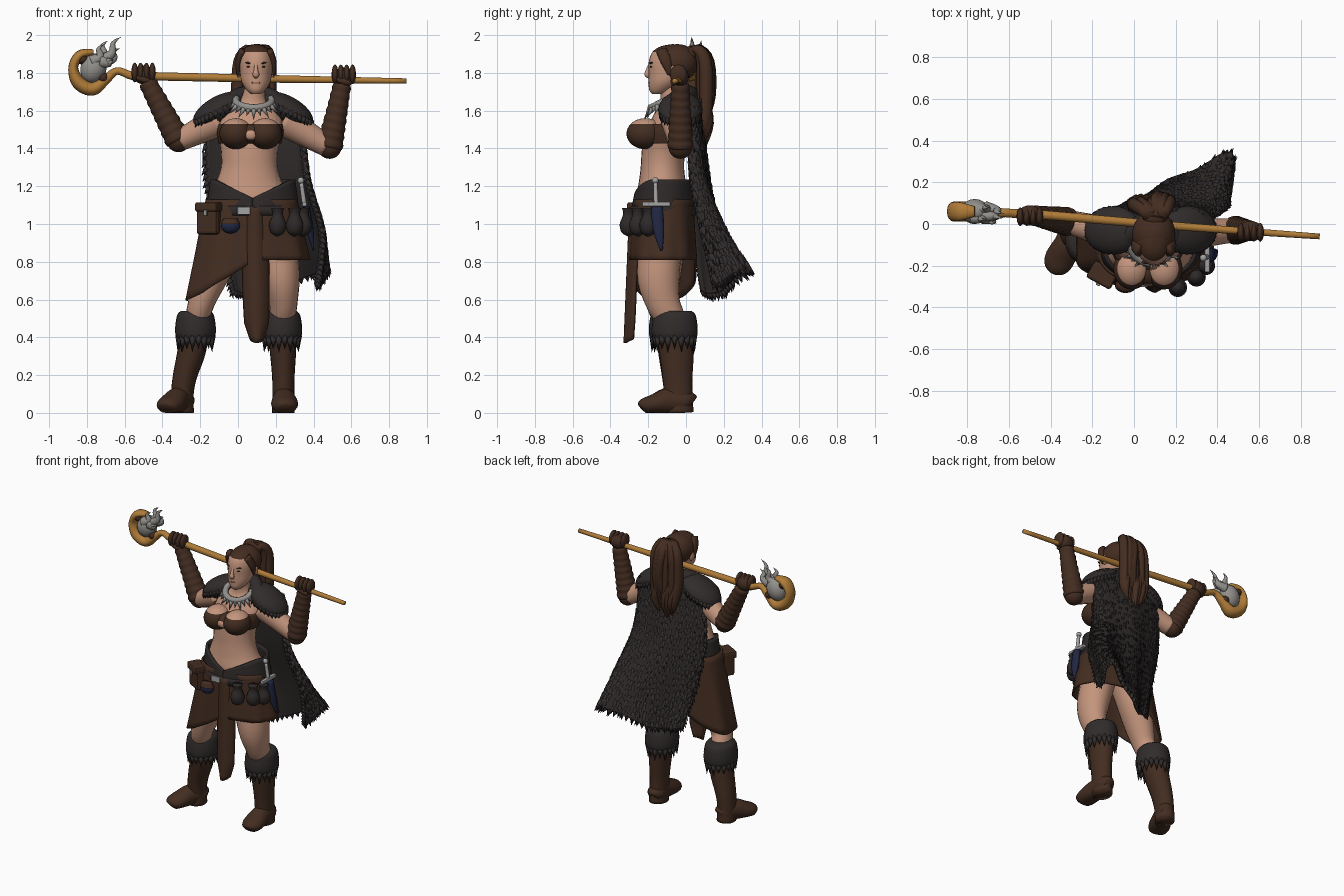
import bpy, bmesh, math, random
from mathutils import Vector as V, Matrix as M, Euler
random.seed(4)

def mat(name, *c):
    m = bpy.data.materials.new(name)
    m.diffuse_color = (*c, 1)
    return m
SKIN = mat("skin", .55, .30, .205)
LEATHER = mat("brown_leather", .056, .026, .015)
DARK = mat("dark_leather", .028, .022, .022)
FUR = mat("dark_fur", .031, .025, .025)
HAIR = mat("brown_hair", .058, .026, .015)
WOOD = mat("wood", .43, .20, .04)
BONE = mat("grey_bone", .29, .28, .26)
STEEL = mat("steel", .36, .36, .36)
BLUE = mat("dark_blue", .015, .02, .055)
LIPS = mat("lips", .36, .16, .11)

def finish(bm, name, m, m2=None, rule=None, smooth=True):
    bmesh.ops.recalc_face_normals(bm, faces=bm.faces)
    for f in bm.faces:
        f.smooth = smooth
        if rule and rule(f.calc_center_median()):
            f.material_index = 1
    me = bpy.data.meshes.new(name)
    bm.to_mesh(me)
    bm.free()
    for k in (m, m2):
        if k:
            me.materials.append(k)
    ob = bpy.data.objects.new(name, me)
    bpy.context.collection.objects.link(ob)
    return ob

def spline(p, t):
    """Catmull-Rom through tuples, t in 0..1"""
    s = min(max(t, 0), 1) * (len(p) - 1)
    i = min(int(s), len(p) - 2)
    f = s - i
    a, b, c, d = p[max(i - 1, 0)], p[i], p[i + 1], p[min(i + 2, len(p) - 1)]
    return [.5 * (2 * B + (C - A) * f + (2 * A - 5 * B + 4 * C - D) * f * f + (3 * B - A - 3 * C + D) * f ** 3)
            for A, B, C, D in zip(a, b, c, d)]

def tube(name, pts, m, n=18, sub=4, ref=(0, 1, 0), level=False, **kw):
    """Tube through (x, y, z, side radius, depth radius)"""
    bm = bmesh.new()
    N = (len(pts) - 1) * sub
    P = [spline(pts, i / N) for i in range(N + 1)]
    rings = []
    for i, p in enumerate(P):
        t = V(P[min(i + 1, N)][:3]) - V(P[max(i - 1, 0)][:3])
        t = V((0, 0, 1)) if level else t.normalized()
        b = V(ref) - t * t.dot(V(ref))
        b.normalize()
        a = b.cross(t)
        ring = []
        for k in range(n):
            w = 2 * math.pi * k / n
            q = V(p[:3]) + a * max(p[3], .001) * math.cos(w) + b * max(p[4], .001) * math.sin(w)
            q.z = max(q.z, 0)
            ring.append(bm.verts.new(q))
        rings.append(ring)
    for r, s in zip(rings, rings[1:]):
        for k in range(n):
            bm.faces.new((r[k], r[(k + 1) % n], s[(k + 1) % n], s[k]))
    bm.faces.new(rings[0])
    bm.faces.new(rings[-1])
    return finish(bm, name, m, **kw)

def blob(name, loc, r, m, rot=(0, 0, 0), seg=20, **kw):
    bm = bmesh.new()
    mx = M.Translation(loc) @ Euler(rot).to_matrix().to_4x4() @ M.Diagonal((*r, 1))
    bmesh.ops.create_uvsphere(bm, u_segments=seg, v_segments=seg * 3 // 4, radius=1, matrix=mx)
    return finish(bm, name, m, **kw)

def box(name, loc, size, m, rot=(0, 0, 0), bevel=.01):
    bm = bmesh.new()
    mx = M.Translation(loc) @ Euler(rot).to_matrix().to_4x4() @ M.Diagonal((*size, 1))
    bmesh.ops.create_cube(bm, size=1, matrix=mx)
    bmesh.ops.bevel(bm, geom=bm.edges[:], offset=bevel, segments=2, affect='EDGES', profile=.5)
    return finish(bm, name, m, smooth=False)

def sheet(name, f, nu, nv, m, thick):
    bm = bmesh.new()
    g = [[bm.verts.new(f(i / nu, j / nv)) for i in range(nu + 1)] for j in range(nv + 1)]
    for j in range(nv):
        for i in range(nu):
            bm.faces.new((g[j][i], g[j][i + 1], g[j + 1][i + 1], g[j + 1][i]))
    ob = finish(bm, name, m)
    s = ob.modifiers.new("thickness", 'SOLIDIFY')
    s.thickness, s.offset = thick, 0

def tufts(name, items, m):
    """Many small spikes: (position, direction, length, radius)"""
    bm = bmesh.new()
    for p, d, l, r in items:
        d = V(d).normalized()
        mx = M.Translation(V(p) + d * l * .4) @ d.to_track_quat('Z', 'Y').to_matrix().to_4x4()
        bmesh.ops.create_cone(bm, segments=6, radius1=r, radius2=0, depth=l, cap_ends=True, matrix=mx)
    finish(bm, name, m)

# torso and neck
tube("torso", [(.06, -.12, .98, .17, .12), (.07, -.12, 1.12, .215, .145), (.06, -.125, 1.22, .175, .125),
     (.06, -.125, 1.30, .15, .115), (.06, -.12, 1.38, .15, .115), (.065, -.11, 1.46, .165, .115),
     (.07, -.09, 1.54, .165, .10), (.075, -.075, 1.60, .13, .085), (.08, -.075, 1.65, .07, .06),
     (.09, -.085, 1.74, .05, .055)], SKIN, 28, level=True)
# chest wrap
for s in (-1, 1):
    blob("bust", (.067 + s * .078, -.215, 1.478), (.088, .1, .082), SKIN, seg=28, m2=LEATHER, rule=lambda c: c.z < 1.53)
tube("chest_band", [(.063, -.115, 1.425, .166, .122), (.065, -.112, 1.48, .176, .124), (.067, -.10, 1.53, .174, .118)],
     LEATHER, 28, level=True)
blob("wrap_bridge", (.067, -.232, 1.478), (.085, .062, .052), LEATHER)
blob("wrap_opening", (.067, -.283, 1.472), (.034, .016, .026), SKIN)

# head and face
HX = .095
tube("head", [(HX, -.15, 1.688, .025, .03), (HX, -.135, 1.71, .05, .06), (HX, -.11, 1.75, .075, .088),
     (HX, -.09, 1.80, .085, .108), (HX, -.085, 1.86, .088, .112), (HX, -.08, 1.91, .077, .098),
     (HX, -.075, 1.94, .045, .06), (HX, -.07, 1.952, .003, .004)], SKIN, 28, level=True,
     m2=HAIR, rule=lambda c: c.z > 1.905 + .4 * max(0, -c.y - .17))
blob("hair_cap", (HX, -.05, 1.852), (.104, .116, .1), HAIR, (.1, 0, 0), 28)
tube("nose", [(HX, -.19, 1.85, .008, .006), (HX, -.203, 1.815, .011, .01), (HX, -.206, 1.79, .018, .014),
     (HX, -.195, 1.775, .01, .006)], SKIN, 10)
blob("lips", (HX, -.191, 1.748), (.025, .009, .007), LIPS)
for s in (-1, 1):
    blob("eye", (HX + s * .036, -.184, 1.832), (.015, .007, .005), DARK, seg=10)
    blob("brow", (HX + s * .038, -.183, 1.852), (.022, .01, .005), HAIR, (0, -s * .2, 0), 10)
    blob("ear", (HX + s * .092, -.07, 1.81), (.014, .025, .036), SKIN, seg=12)
    tube("side_hair", [(HX + s * .07, -.13, 1.92, .02, .03), (HX + s * .093, -.105, 1.86, .016, .03),
         (HX + s * .095, -.085, 1.79, .008, .012)], HAIR, 10)
# ponytail strands
blob("hair_knot", (.1, .035, 1.905), (.06, .05, .04), HAIR)
for i in range(11):
    o = (i - 5) / 5
    j = random.uniform(-.02, .02)
    x = .088 + o * .085
    tube("ponytail_strand", [(.1 + o * .03, .02, 1.90, .02, .02), (.1 + o * .05, .06, 1.925, .026, .03),
         (x, .10 + j, 1.86, .028, .034), (x + j, .105 + j, 1.68, .028, .036),
         (x - j, .10 - j, 1.53, .024, .03), (.088 + o * .06, .10, 1.40 + abs(o) * .06 + j, .001, .001)], HAIR, 8)

# arms, wrapped bracers and gloved hands: shoulder, elbow, hand
def arm(sh, el, ha):
    sh, el, ha = V(sh), V(el), V(ha)
    tube("upper_arm", [(*sh, .085, .085), (*sh.lerp(el, .5), .07, .068), (*sh.lerp(el, .95), .058, .058)], SKIN)
    blob("bracer_elbow", el, (.062, .062, .06), LEATHER)
    wraps = []
    for k in range(17):
        t = k * .056
        r = (.068 - .024 * t) * (1.05 if k % 2 else .96)
        wraps.append((*el.lerp(ha, t), r, r))
    tube("bracer", wraps, LEATHER, 18, 2)
    blob("glove", ha, (.058, .045, .05), LEATHER)
    for k in range(4):
        blob("finger", ha + V(((k - 1.5) * .031, -.01, .012)), (.018, .046, .052), LEATHER, seg=12)
    blob("thumb", ha + V((0, -.035, -.025)), (.045, .018, .018), LEATHER, (0, .3, 0), 12)
arm((-.09, -.05, 1.55), (-.315, .01, 1.44), (-.5, .045, 1.79))
arm((.235, -.05, 1.55), (.485, -.03, 1.405), (.56, -.03, 1.78))

# staff with curled end holding a pale flame
tube("staff", [(.892, -.06, 1.757, .014, .014), (.2, -.01, 1.768, .02, .02), (-.45, .045, 1.782, .022, .022),
     (-.56, .05, 1.785, .022, .022), (-.64, .055, 1.81, .02, .022), (-.70, .06, 1.765, .026, .03),
     (-.77, .06, 1.715, .036, .045), (-.845, .06, 1.75, .036, .05), (-.872, .06, 1.83, .026, .045),
     (-.835, .06, 1.895, .026, .045), (-.765, .06, 1.91, .015, .025)], WOOD, 14, 6)
blob("flame_core", (-.765, .06, 1.825), (.068, .06, .08), BONE, (0, .4, 0))
for z, x in ((1.875, -.825), (1.775, -.715)):
    blob("hook_lining", (x, .06, z), (.035, .04, .03), LEATHER, (0, .6, 0), 12)
for dx, dy, ex, ey, ez in ((.02, -.02, -.62, .03, 1.99), (.04, .02, -.625, .05, 1.93), (0, .01, -.69, .08, 1.97),
                           (.03, -.03, -.66, 0, 1.87), (-.02, -.03, -.71, .02, 1.95)):
    a, b = V((-.755 + dx, .06 + dy, 1.86)), V((ex, ey, ez))
    c, d = a.lerp(b, .4) + V((.02, 0, -.01)), a.lerp(b, .75) + V((-.012, 0, 0))
    tube("flame_wisp", [(*a, .035, .03), (*c, .022, .02), (*d, .012, .01), (*b, 0, 0)], BONE, 8)

# legs, boots and fur cuffs
def leg(thigh, boot, heel, toe):
    tube("leg", thigh, SKIN, 20)
    tube("boot", boot, LEATHER, 20)
    h, t = V(heel), V(toe)
    p = [h.lerp(t, k) for k in (-.12, 0, .35, .7, .93, 1)]
    dims = ((.035, .05, .045), (.06, .06, .06), (.062, .07, .065), (.072, .052, .048), (.058, .04, .036), (.03, .024, .026))
    tube("foot", [(q.x, q.y, z, w, r) for q, (w, r, z) in zip(p, dims)], LEATHER, 18, ref=(0, 0, 1))
    x, y = boot[0][0], boot[0][1]
    tube("boot_cuff", [(x, y, .54, .078, .088), (x, y, .515, .098, .112), (x, y, .44, .108, .122),
         (x, y, .395, .098, .112), (x, y, .39, .06, .07)], FUR, 24, level=True)
    it = []
    for k in range(36):
        w = k * math.pi / 9
        c, s = math.cos(w), math.sin(w)
        it.append(((x + c * .086, y + s * .1, .4 + .06 * (k > 17)), (c * .1, s * .1, -1), .07 + .02 * (k % 2), .022))
    tufts("cuff_fur", it, FUR)
leg([(-.02, -.12, 1.0, .10, .11), (-.085, -.12, .85, .10, .108), (-.155, -.13, .7, .09, .10), (-.195, -.13, .58, .07, .08),
     (-.215, -.10, .5, .066, .078), (-.235, -.08, .4, .07, .08)],
    [(-.225, -.075, .48, .08, .09), (-.245, -.06, .33, .075, .088), (-.28, -.05, .2, .064, .078),
     (-.295, -.045, .1, .06, .07), (-.295, -.04, 0, .062, .07)], (-.285, -.02, 0), (-.385, -.225, 0))
leg([(.17, -.13, 1.0, .11, .12), (.205, -.14, .85, .11, .115), (.23, -.145, .7, .097, .11), (.24, -.12, .58, .075, .09),
     (.235, -.085, .5, .07, .08), (.235, -.07, .4, .07, .08)],
    [(.232, -.06, .48, .08, .1), (.238, -.05, .33, .07, .092), (.24, -.045, .2, .06, .08),
     (.24, -.04, .1, .058, .075), (.24, -.035, 0, .06, .075)], (.24, 0, 0), (.25, -.24, 0))

# skirt with slanted hem, front cloth and belts
def skirt(u, v):
    w = u * 2 * math.pi
    s, c = [math.copysign(abs(q) ** .82, q) for q in (math.sin(w), math.cos(w))]
    hem = .81 - max(0, .02 - .33 * s) * .62
    z = 1.13 + (hem - 1.13) * v
    k = 1.13 - z
    wave = 1 + .02 * v * math.sin(w * 9)
    return (.07 + s * (.235 + .21 * k) * wave, -.12 - c * (.152 + .06 * k) * wave, z)
sheet("skirt", skirt, 90, 12, LEATHER, .012)

def cloth(u, v):
    a = 2 * u - 1
    w = (.052 + .014 * math.sin(v * 3)) * (1 - .45 * max(0, v - .88) / .12)
    return (.088 + .012 * v + a * w, -.292 - .03 * v + .045 * a * a, 1.09 - .72 * v + .02 * a * a * v)
sheet("front_cloth", cloth, 10, 24, LEATHER, .018)

def waist(u, v):
    w = u * 2 * math.pi
    s, c = math.sin(w), math.cos(w)
    top = 1.135 + .10 * (min(1, abs(s) * 1.1) if c > 0 else 1)
    return (.078 + s * (.236 - .02 * (1 - v)), -.12 - c * (.16 - .012 * (1 - v)), top + (1.085 - top) * v)
sheet("waist_wrap", waist, 64, 6, DARK, .018)
tube("belt", [(.075, -.12, 1.045, .25, .172), (.075, -.12, 1.095, .25, .172)], DARK, 48, 2, level=True)
box("belt_buckle", (.03, -.296, 1.07), (.07, .014, .04), STEEL, bevel=.004)

# pouches, flask and dagger
box("box_pouch", (-.15, -.235, 1.03), (.125, .08, .17), LEATHER, (0, 0, -.5), .015)
box("pouch_flap", (-.155, -.25, 1.09), (.132, .08, .05), LEATHER, (0, 0, -.5), .012)
box("pouch_clasp", (-.172, -.288, 1.06), (.02, .016, .03), BONE, (0, 0, -.5), .003)
blob("flask", (-.04, -.295, .99), (.05, .035, .04), BLUE)
tube("flask_band", [(-.04, -.295, 1.0, .052, .037), (-.04, -.295, 1.03, .035, .027)], LEATHER, 16, level=True)
for x, y in ((.21, -.305), (.30, -.255), (.345, -.20)):
    tube("pouch", [(x, y, .935, .005, .005), (x, y, .955, .036, .036), (x, y, 1.0, .045, .046),
         (x, y, 1.05, .028, .028), (x, y, 1.085, .034, .034)], DARK, 16, level=True)
tube("sheath", [(.36, -.155, 1.09, .02, .032), (.38, -.145, .97, .02, .03), (.40, -.13, .86, .004, .006)], BLUE, 12)
box("dagger_guard", (.352, -.157, 1.105), (.026, .15, .024), STEEL, bevel=.006)
tube("dagger_grip", [(.352, -.158, 1.10, .013, .013), (.335, -.162, 1.22, .011, .011)], STEEL, 10)
blob("dagger_pommel", (.333, -.163, 1.23), (.018, .018, .018), STEEL, seg=10)

# fur cape
COLS = [[(-.16, .02, 1.62), (-.165, .03, 1.25), (-.09, .05, .9), (-.02, .09, .64)],
        [(.08, .06, 1.67), (.08, .105, 1.25), (.14, .16, .9), (.15, .18, .64)],
        [(.30, .05, 1.62), (.33, .08, 1.25), (.41, .20, .95), (.455, .32, .76)],
        [(.33, .01, 1.60), (.365, .03, 1.25), (.445, .09, .95), (.42, .15, .68)]]
def cape(u, v):
    p = spline([spline(c, v) for c in COLS], u)
    p[1] += .012 * math.sin(u * 22) * v
    return V(p)
sheet("cape", cape, 40, 40, FUR, .035)
it = []
for j in range(24):
    for i in range(25):
        u, v = (i + random.random() * .8) / 25, (j + random.random()) / 25
        du, dv = cape(min(u + .02, 1), v) - cape(u - .02, v), cape(u, min(v + .02, 1)) - cape(u, v - .02)
        if dv.length < 1e-6 or du.length < 1e-6:
            continue
        nrm = du.cross(dv).normalized()
        it.append((cape(u, v) + nrm * .006, dv.normalized() + nrm * .13 + du.normalized() * random.uniform(-.2, .2), .08, .018))
for k in range(32):
    t = (k + .5) / 32
    l = random.uniform(.035, .055)
    it.append((cape(t, 1), cape(t, 1) - cape(t, .95), l, .02))
    it.append((cape(0, t), (-.7, 0, -1), l, .018))
    it.append((cape(.72, .4 + .6 * t), (.7, .5, -.6), l, .018))
    it.append((cape(1, t), (.6, -.2, -1), l, .018))
tufts("cape_fur", it, FUR)

# shoulder mantle
it = []
for s in (-1, 1):
    c = V((.08 + s * .18, -.03, 1.605))
    blob("shoulder_fur", c, (.152, .116, .072), FUR, (0, s * .5, 0), 24)
    for k in range(24):
        w = (k / 23 - .5) * 4.4
        q = c + V((s * .125 * math.cos(w), .1 * math.sin(w), -.005 - .065 * math.cos(w)))
        it.append((q, (s * .5 * math.cos(w), .3 * math.sin(w), -.9), random.uniform(.035, .05), .022))
tufts("shoulder_fur_tips", it, FUR)
blob("upper_back_fur", (.08, .01, 1.585), (.22, .065, .10), FUR)
tube("fur_collar", [(-.03, -.10, 1.64, .03, .03), (-.01, -.04, 1.67, .045, .045), (.085, .015, 1.685, .05, .05),
     (.18, -.04, 1.67, .045, .045), (.2, -.10, 1.64, .03, .03)], FUR, 14, ref=(0, 0, 1))

# bone tooth necklace
ring, teeth = [], []
for k in range(15):
    w = (k / 14 - .5) * 3.6
    s, c = math.sin(w), math.cos(w)
    p = (.083 + .095 * s, -.105 - .08 * c, 1.655 - .04 * c)
    ring.append((*p, .02, .02))
    teeth.append((p, (s, -.4 * c - .1, -.85), .085 if k % 2 else .06, .02))
tube("necklace_cord", ring, BONE, 8, 2, ref=(0, 0, 1))
tufts("necklace_teeth", teeth, BONE)
